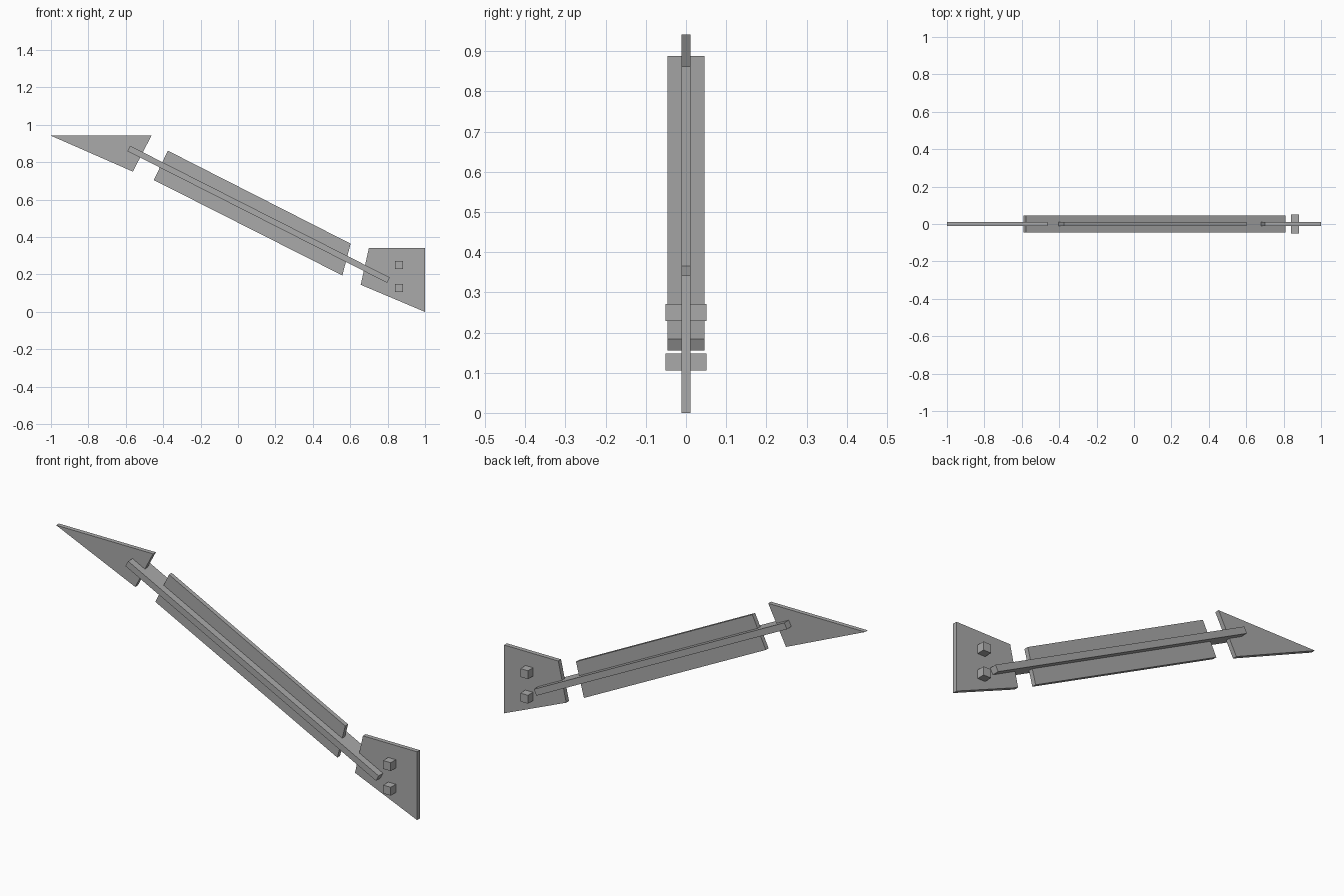
import bpy
import bmesh
from mathutils import Vector

cube = bpy.data.objects.get("Cube")
if cube:
    bpy.data.objects.remove(cube, do_unlink=True)

grey = bpy.data.materials.new("plain grey")
grey.use_nodes = True
colour = (0.4, 0.4, 0.4, 1)
grey.diffuse_color = colour
grey.node_tree.nodes["Principled BSDF"].inputs["Base Color"].default_value = colour


def plate(name, outline, half_depth):
    """Extrude an x-z outline evenly to both sides of y = 0."""
    bm = bmesh.new()
    face = bm.faces.new([bm.verts.new((x, -half_depth, z)) for x, z in outline])
    grown = bmesh.ops.extrude_face_region(bm, geom=[face])["geom"]
    moved = [v for v in grown if isinstance(v, bmesh.types.BMVert)]
    bmesh.ops.translate(bm, verts=moved, vec=(0, 2 * half_depth, 0))
    bmesh.ops.recalc_face_normals(bm, faces=bm.faces)
    mesh = bpy.data.meshes.new(name)
    bm.to_mesh(mesh)
    bm.free()
    mesh.materials.append(grey)
    obj = bpy.data.objects.new(name, mesh)
    bpy.context.collection.objects.link(obj)
    return obj


thin = 0.011

# Pointed nose, long body and tail fin
plate("nose_plate", [(-1, 0.942), (-0.463, 0.942), (-0.562, 0.75)], thin)
plate("body_plate", [(-0.45, 0.705), (-0.375, 0.862), (0.602, 0.365), (0.558, 0.195)], thin)
plate("tail_plate", [(0.7, 0.342), (1, 0.342), (1, 0), (0.656, 0.145)], thin)

# Slanted rod joining the three plates
start, end = Vector((-0.584, 0.874)), Vector((0.804, 0.17))
along = (end - start).normalized()
side = Vector((-along.y, along.x)) * 0.016
plate("connecting_rod", [start - side, start + side, end + side, end - side], 0.046)

# Square pegs through the tail
for name, z in (("upper_peg", 0.25), ("lower_peg", 0.127)):
    r, x = 0.021, 0.861
    plate(name, [(x - r, z - r), (x - r, z + r), (x + r, z + r), (x + r, z - r)], 0.051)
